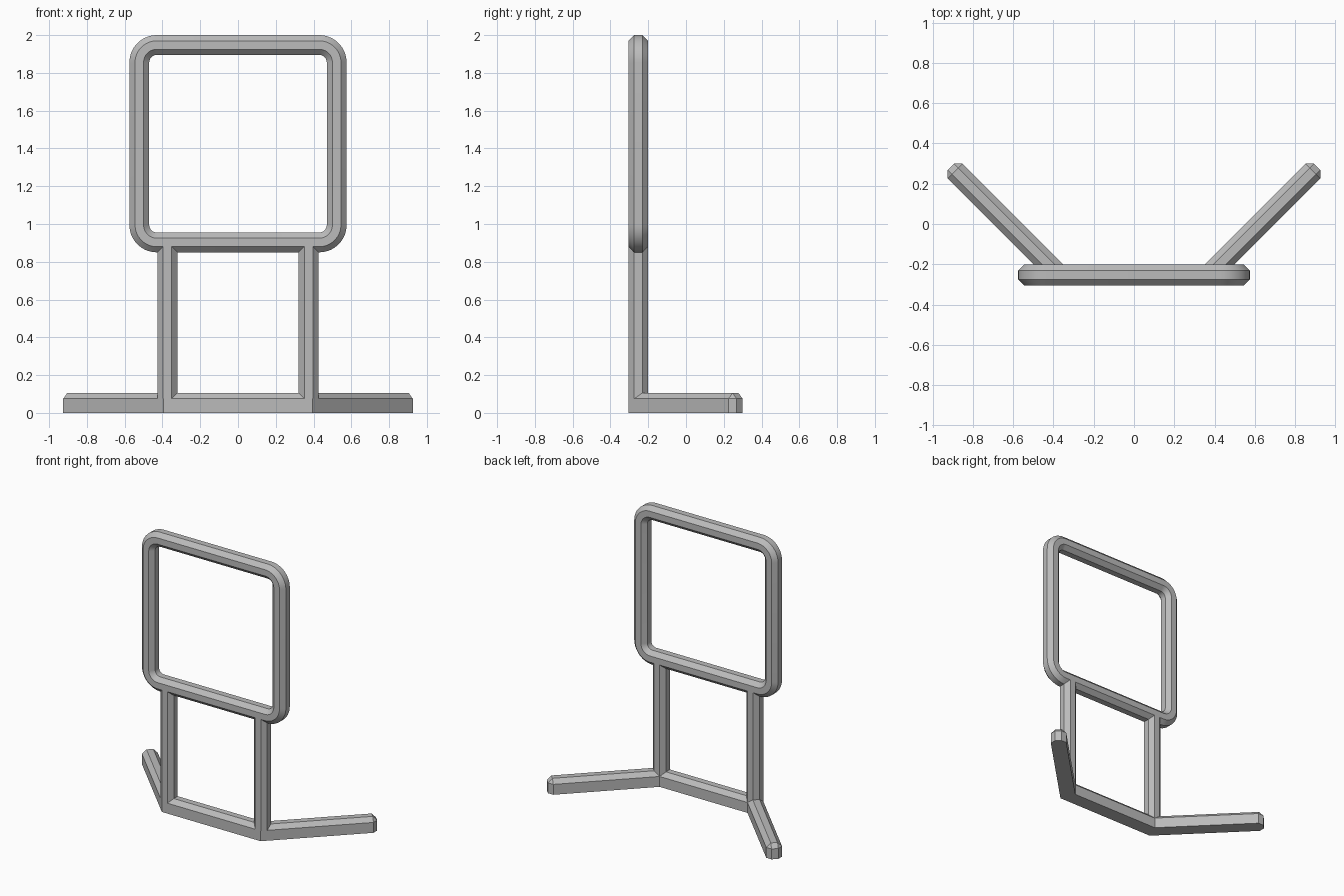
import bpy, bmesh, math
from mathutils import Vector

cube = bpy.data.objects.get("Cube")
if cube:
    bpy.data.objects.remove(cube, do_unlink=True)

grey = bpy.data.materials.new("plain grey")
grey.use_nodes = True
colour = (0.5, 0.5, 0.5, 1)
grey.diffuse_color = colour
grey.node_tree.nodes["Principled BSDF"].inputs["Base Color"].default_value = colour

W = 0.105          # bar thickness
H = W / 2
C = 0.03           # chamfer
FRONT = -0.305
Y = FRONT + H      # centre plane of the upright parts
OCTAGON = [(H, H - C), (H - C, H), (C - H, H), (-H, H - C),
           (-H, C - H), (C - H, -H), (H - C, -H), (H, C - H)]


def finish(name, bm):
    bmesh.ops.recalc_face_normals(bm, faces=bm.faces)
    mesh = bpy.data.meshes.new(name)
    bm.to_mesh(mesh)
    bm.free()
    obj = bpy.data.objects.new(name, mesh)
    bpy.context.collection.objects.link(obj)
    mesh.materials.append(grey)
    return obj


def prism(bm, outline, z0, z1):
    face = bm.faces.new([bm.verts.new((x, y, z0)) for x, y in outline])
    top = bmesh.ops.extrude_face_region(bm, geom=[face], use_keep_orig=True)["geom"]
    verts = [v for v in top if isinstance(v, bmesh.types.BMVert)]
    bmesh.ops.translate(bm, verts=verts, vec=(0, 0, z1 - z0))


# Base: crossbar with two mitred legs angled backwards, flat underneath
corner = Vector((0.395, FRONT))
d = Vector((1, 1)).normalized()
outer_end = corner + d * 0.78
inner_end = outer_end + Vector((-1, 1)).normalized() * W
inner = Vector((corner.x - W * math.tan(math.pi / 8), FRONT + W))
half = [corner, outer_end, inner_end, inner]
outline = [tuple(p) for p in half] + [(-p.x, p.y) for p in reversed(half)]
bm = bmesh.new()
prism(bm, outline, 0, W)


def chamfered(edge):
    a, b = (v.co for v in edge.verts)
    if abs(a.z - b.z) > 0.01:
        return abs(a.x) > 0.6      # upright edges at the leg ends only
    return a.z > 0.01


bmesh.ops.bevel(bm, geom=[e for e in bm.edges if chamfered(e)], offset=C,
                segments=1, affect='EDGES')
finish("base_with_legs", bm)

# Posts: eight-sided, rising from the mitres to the frame
post_x = (corner.x + inner.x) / 2
for side, name in ((1, "left_post"), (-1, "right_post")):
    bm = bmesh.new()
    prism(bm, [(side * post_x + u, Y + v) for u, v in OCTAGON], W - C, 0.85 + C)
    finish(name, bm)

# Frame: eight-sided bar swept round a rounded square
HALF, RADIUS, STEPS = 0.575, 0.145, 14
bm = bmesh.new()
rings = []
for q, (sx, sz) in enumerate(((1, 1), (-1, 1), (-1, -1), (1, -1))):
    for i in range(STEPS + 1):
        a = (q + i / STEPS) * math.pi / 2
        n = Vector((math.cos(a), 0, math.sin(a)))
        centre = Vector((sx * (HALF - RADIUS), Y, 2 - HALF + sz * (HALF - RADIUS)))
        rings.append([bm.verts.new(centre + n * (RADIUS - H + u) + Vector((0, v, 0)))
                      for u, v in OCTAGON])
for r, ring in enumerate(rings):
    after = rings[(r + 1) % len(rings)]
    for k in range(8):
        m = (k + 1) % 8
        bm.faces.new((ring[k], ring[m], after[m], after[k]))
frame = finish("square_frame", bm)
bpy.ops.object.select_all(action='DESELECT')
frame.select_set(True)
bpy.context.view_layer.objects.active = frame
bpy.ops.object.shade_smooth_by_angle(angle=math.radians(30))
